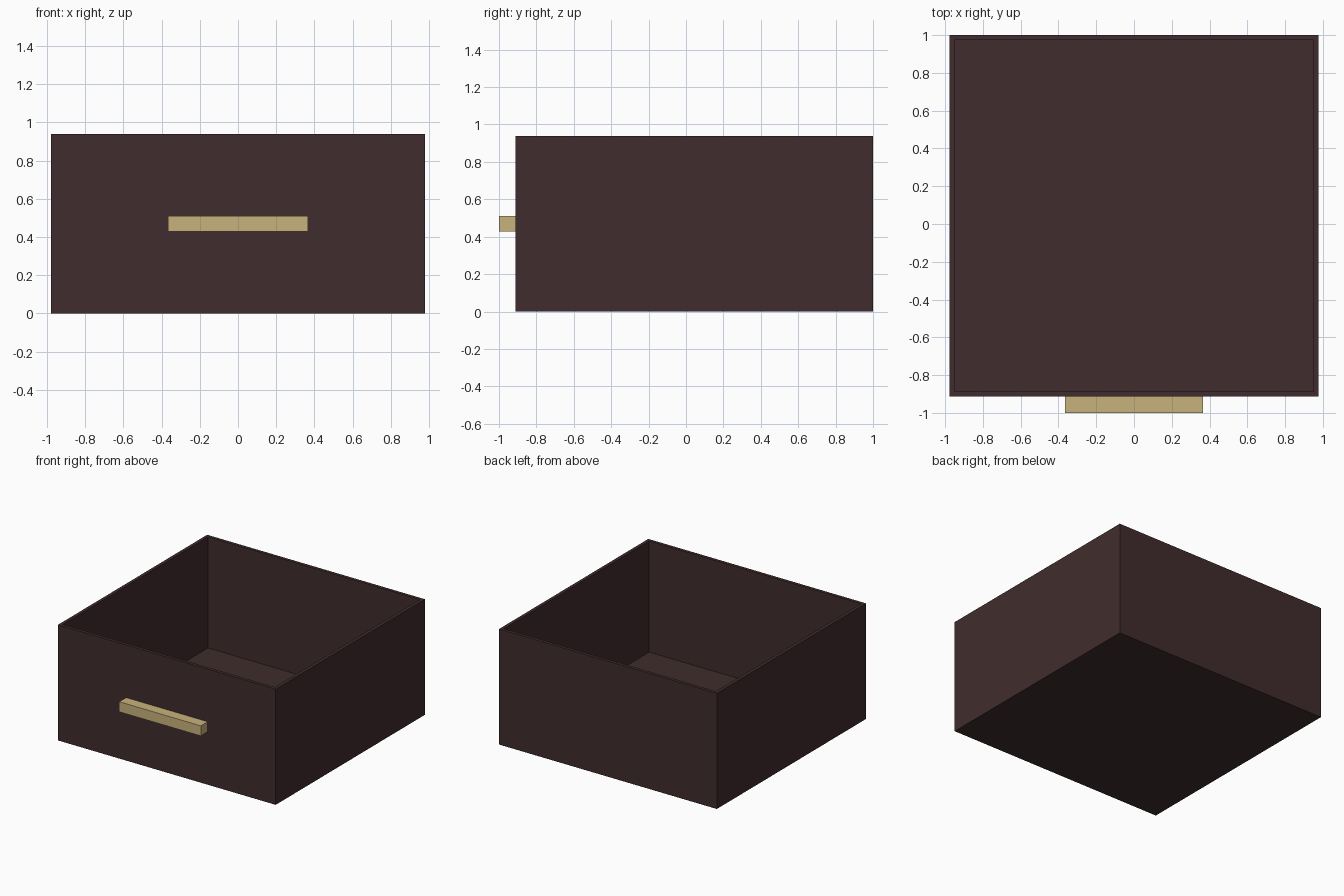
import bpy, bmesh
from mathutils import Vector

if "Cube" in bpy.data.objects:
    bpy.data.objects.remove(bpy.data.objects["Cube"])


def material(name, rgb):
    m = bpy.data.materials.new(name)
    m.diffuse_color = (*rgb, 1.0)
    m.use_nodes = True
    m.node_tree.nodes["Principled BSDF"].inputs["Base Color"].default_value = m.diffuse_color
    return m


def box(name, lo, hi, mat, wall=0.0):
    """Box between two corners; with a wall it becomes an open-topped tray."""
    lo, hi = Vector(lo), Vector(hi)
    bm = bmesh.new()
    bmesh.ops.create_cube(bm, size=1.0)
    for v in bm.verts:
        v.co = [(lo[i] + hi[i]) / 2 + v.co[i] * (hi[i] - lo[i]) for i in range(3)]
    if wall:
        bm.normal_update()
        top = max(bm.faces, key=lambda f: f.normal.z)
        # rim, then the cavity pushed down to the floor
        bmesh.ops.inset_region(bm, faces=[top], thickness=wall)
        res = bmesh.ops.extrude_face_region(bm, geom=[top])
        for v in (g for g in res["geom"] if isinstance(g, bmesh.types.BMVert)):
            v.co.z = lo.z + wall
        if top.is_valid:
            bmesh.ops.delete(bm, geom=[top], context="FACES_ONLY")
    bmesh.ops.recalc_face_normals(bm, faces=bm.faces)
    me = bpy.data.meshes.new(name)
    bm.to_mesh(me)
    bm.free()
    me.materials.append(mat)
    ob = bpy.data.objects.new(name, me)
    bpy.context.collection.objects.link(ob)
    return ob


wood = material("dark brown wood", (0.0513, 0.0252, 0.0262))
brass = material("pale brass", (0.584, 0.445, 0.205))

# open drawer body
box("drawer_body", (-0.977, -0.912, 0), (0.977, 1.0, 0.938), wood, wall=0.037)
# bar handle on the front
box("drawer_handle", (-0.366, -1.0, 0.429), (0.366, -0.912, 0.511), brass)
